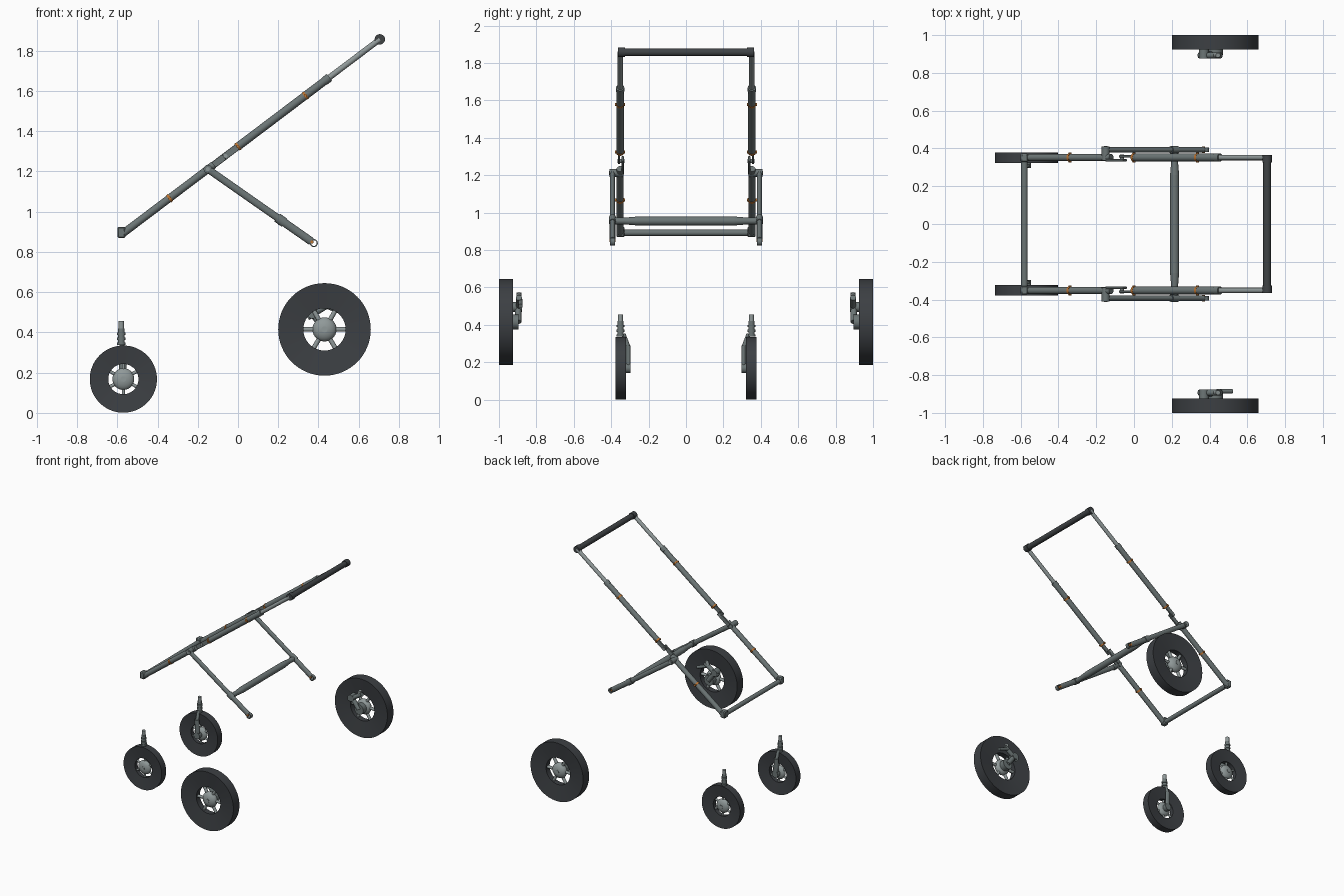
import bpy, bmesh, math
from mathutils import Vector, Matrix

cube = bpy.data.objects.get("Cube")
if cube:
    bpy.data.objects.remove(cube, do_unlink=True)


def material(name, rgb):
    m = bpy.data.materials.new(name)
    m.use_nodes = True
    m.diffuse_color = (*rgb, 1)
    bsdf = m.node_tree.nodes["Principled BSDF"]
    bsdf.inputs["Base Color"].default_value = (*rgb, 1)
    bsdf.inputs["Roughness"].default_value = 0.6
    return m


STEEL = material("grey steel", (0.15, 0.18, 0.18))
LIGHT = material("light steel", (0.28, 0.32, 0.32))
RUBBER = material("dark rubber", (0.045, 0.05, 0.056))
GRIP = material("dark grip", (0.05, 0.056, 0.06))
ORANGE = material("orange pin", (0.5, 0.17, 0.03))


def finish(name, bm, mat, mirror=True):
    """Turn a bmesh into a shaded object, mirrored across the y plane."""
    bmesh.ops.recalc_face_normals(bm, faces=bm.faces[:])
    mesh = bpy.data.meshes.new(name)
    bm.to_mesh(mesh)
    bm.free()
    mesh.materials.append(mat)
    ob = bpy.data.objects.new(name, mesh)
    bpy.context.collection.objects.link(ob)
    if mirror:
        mod = ob.modifiers.new("Mirror", "MIRROR")
        mod.use_axis = (False, True, False)
        mod.use_mirror_merge = False
    bpy.ops.object.select_all(action="DESELECT")
    ob.select_set(True)
    bpy.context.view_layer.objects.active = ob
    bpy.ops.object.shade_smooth_by_angle(angle=math.radians(40))
    return ob


def add_tube(bm, a, b, r, r2=None, flat=1.0, sides=20):
    """Capped cylinder or cone from a to b; flat squashes it along y."""
    a, b = Vector(a), Vector(b)
    d = b - a
    rot = d.to_track_quat("Z", "Y").to_matrix().to_4x4()
    mid = Matrix.Translation((a + b) / 2)
    squash = Matrix.Diagonal((1, flat, 1, 1))
    bmesh.ops.create_cone(bm, cap_ends=True, segments=sides, radius1=r,
                          radius2=r if r2 is None else r2, depth=d.length,
                          matrix=mid @ squash @ rot)


def tube(name, a, b, r, mat, r2=None, flat=1.0, mirror=True):
    bm = bmesh.new()
    add_tube(bm, a, b, r, r2, flat)
    return finish(name, bm, mat, mirror)


def box(name, centre, size, mat, tilt=0):
    bm = bmesh.new()
    bmesh.ops.create_cube(bm, size=1, matrix=Matrix.Translation(centre)
                          @ Matrix.Rotation(tilt, 4, "Y") @ Matrix.Diagonal((*size, 1)))
    bmesh.ops.bevel(bm, geom=bm.edges[:], offset=min(size) * 0.15, segments=1, affect="EDGES")
    return finish(name, bm, mat)


def lathe(name, profile, centre, mat, steps=64):
    """Spin a closed (radius, y) profile about the y axis."""
    bm = bmesh.new()
    c = Vector(centre)
    verts = [bm.verts.new(c + Vector((r, y, 0))) for r, y in profile]
    edges = [bm.edges.new((v, verts[i - 1])) for i, v in enumerate(verts)]
    bmesh.ops.spin(bm, geom=verts + edges, cent=c, axis=(0, 1, 0),
                   angle=math.tau, steps=steps)
    bmesh.ops.remove_doubles(bm, verts=bm.verts[:], dist=0.0001)
    return finish(name, bm, mat)


def wheel(name, centre, radius, hole, hub, half, turn):
    c = Vector(centre)
    # Tyre with slightly dished side walls
    lathe(name + "_tyre", [(radius, -half), (radius, half), (hole, half * 0.6),
                           (hole, -half * 0.6)], centre, RUBBER)
    # Domed hub
    bm = bmesh.new()
    bmesh.ops.create_uvsphere(bm, u_segments=24, v_segments=14, radius=hub,
                              matrix=Matrix.Translation(c) @ Matrix.Diagonal((1, half * 0.95 / hub, 1, 1)))
    add_tube(bm, c, c + Vector((0, half, 0)), hub * 0.25)
    finish(name + "_hub", bm, LIGHT)
    # Spokes
    bm = bmesh.new()
    for i in range(6):
        a = turn + i * math.tau / 6
        d = Vector((math.cos(a), 0, math.sin(a)))
        add_tube(bm, c + d * hub * 0.7, c + d * (hole + 0.006), hole * 0.11, sides=10)
    finish(name + "_spokes", bm, LIGHT)


START = Vector((-0.575, 0, 0.89))
END = Vector((0.705, 0, 1.857))
TILT = -math.atan2(END.z - START.z, END.x - START.x)


def rail(x, y=0.352):
    """Point on the sloping side rail at a given x."""
    p = START.lerp(END, (x - START.x) / (END.x - START.x))
    return Vector((p.x, y, p.z))


# Sloping side rails: lower tube, upper tube and thin sliding tube
tube("lower_rail", rail(-0.575), rail(-0.12), 0.019, STEEL)
tube("upper_rail", rail(-0.005), rail(0.45), 0.02, STEEL)
tube("sliding_rail", rail(0.44), rail(0.705), 0.0145, LIGHT)
tube("rail_collar", rail(0.43), rail(0.455), 0.022, STEEL)

# Folding joint: two offset plates with a pivot
box("joint_lower_plate", rail(-0.095, 0.338), (0.12, 0.012, 0.034), STEEL, TILT)
box("joint_upper_plate", rail(-0.03, 0.358), (0.10, 0.012, 0.034), STEEL, TILT)
tube("joint_pivot", rail(-0.063, 0.33), rail(-0.063, 0.367), 0.011, LIGHT)

# Orange locking pins and bands
for x in (-0.34, 0.0, 0.335):
    tube("rail_band", rail(x - 0.005), rail(x + 0.005), 0.0215, ORANGE)
    tube("rail_button", rail(x, 0.325), rail(x, 0.379), 0.008, ORANGE)

# Handle grip with end caps
tube("handle_grip", (END.x, -0.34, END.z), (END.x, 0.34, END.z), 0.021, GRIP, mirror=False)
tube("handle_cap", (END.x, 0.326, END.z), (END.x, 0.364, END.z), 0.026, GRIP)

# Front corner sockets and lower crossbar
box("corner_socket", (-0.58, 0.35, 0.897), (0.04, 0.045, 0.055), STEEL)
tube("lower_crossbar", (-0.58, -0.34, 0.892), (-0.58, 0.34, 0.892), 0.017, STEEL, mirror=False)

# Rear legs hinged on the rails
TOP = Vector((-0.15, 0.393, 1.212))
FOOT = Vector((0.365, 0.393, 0.852))
tube("leg", TOP, TOP.lerp(FOOT, 0.72), 0.018, STEEL, flat=0.75)
tube("leg_sleeve", TOP.lerp(FOOT, 0.68), FOOT, 0.02, STEEL, flat=0.75)
tube("leg_collar", TOP.lerp(FOOT, 0.67), TOP.lerp(FOOT, 0.74), 0.024, STEEL, flat=0.8)
tube("leg_hinge", (TOP.x, 0.335, TOP.z), (TOP.x, 0.41, TOP.z), 0.021, STEEL)
tube("hinge_bolt", (TOP.x, 0.408, TOP.z), (TOP.x, 0.413, TOP.z), 0.01, LIGHT)
lathe("foot_ring", [(0.020, -0.013), (0.020, 0.013), (0.014, 0.013), (0.014, -0.013)],
      FOOT + Vector((0.012, 0, -0.008)), STEEL, 24)
tube("foot_pin", FOOT + Vector((0.003, -0.016, -0.002)),
     FOOT + Vector((0.003, 0.016, -0.002)), 0.008, ORANGE)

# Leg crossbar, thicker in the middle
BAR = (0.215, 0.955)
tube("leg_crossbar", (BAR[0], -0.385, BAR[1]), (BAR[0], 0.385, BAR[1]), 0.018, STEEL, mirror=False)
tube("crossbar_sleeve", (BAR[0], -0.26, BAR[1]), (BAR[0], 0.26, BAR[1]), 0.024, STEEL, mirror=False)
tube("sleeve_taper", (BAR[0], 0.258, BAR[1]), (BAR[0], 0.33, BAR[1]), 0.024, STEEL, r2=0.018)

# Large rear wheels with their inner axle clamps
wheel("rear_wheel", (0.43, 0.9625, 0.415), 0.23, 0.105, 0.06, 0.0375, 0)
tube("axle_disc", (0.43, 0.895, 0.415), (0.43, 0.95, 0.415), 0.04, STEEL)
tube("clamp_arm", (0.43, 0.897, 0.415), (0.37, 0.897, 0.495), 0.017, STEEL)
tube("clamp_post", (0.37, 0.877, 0.495), (0.37, 0.925, 0.495), 0.026, STEEL)
tube("clamp_bar", (0.345, 0.893, 0.475), (0.46, 0.893, 0.545), 0.016, STEEL)
tube("clamp_tip", (0.43, 0.893, 0.527), (0.445, 0.893, 0.57), 0.013, LIGHT)
tube("release_lever", (0.44, -0.885, 0.53), (0.52, -0.885, 0.50), 0.012, STEEL, mirror=False)

# Small front wheels with single-sided forks
wheel("front_wheel", (-0.57, 0.35, 0.168), 0.167, 0.075, 0.054, 0.028, math.pi / 6)
tube("fork_disc", (-0.57, 0.296, 0.168), (-0.57, 0.335, 0.168), 0.026, STEEL)
tube("fork_arm", (-0.57, 0.308, 0.165), (-0.575, 0.308, 0.29), 0.019, STEEL, flat=0.65)
tube("fork_neck", (-0.575, 0.31, 0.285), (-0.578, 0.335, 0.35), 0.012, STEEL)

# Ridged swivel stem
tube("swivel_stem", (-0.58, 0.35, 0.337), (-0.58, 0.35, 0.42), 0.016, STEEL)
tube("stem_tip", (-0.58, 0.35, 0.415), (-0.58, 0.35, 0.456), 0.014, LIGHT)
for z in (0.343, 0.368, 0.393):
    tube("stem_ridge", (-0.58, 0.35, z - 0.006), (-0.58, 0.35, z + 0.006), 0.021, STEEL)
